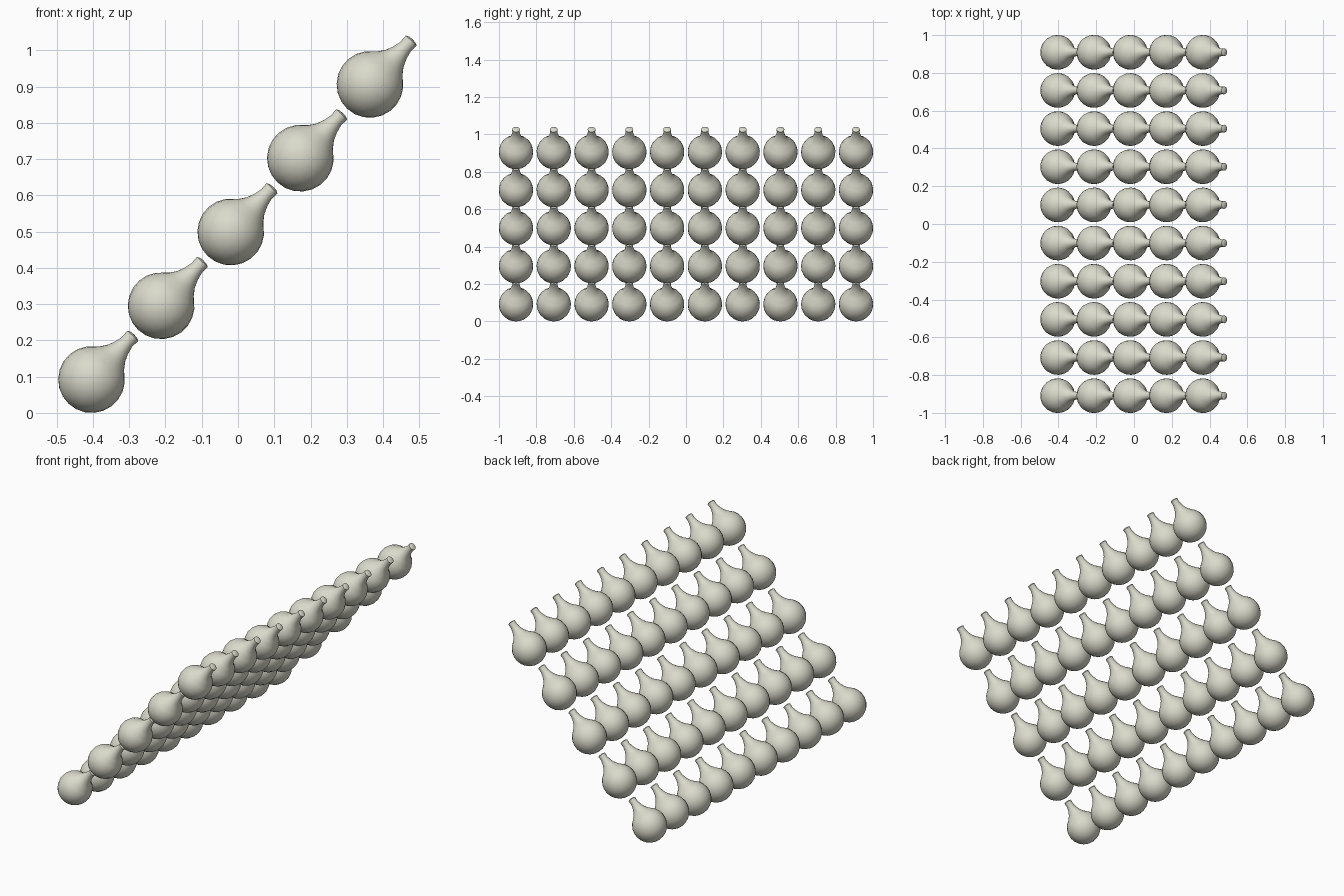
import bpy, bmesh, math
from mathutils import Matrix, Vector

cube = bpy.data.objects.get("Cube")
if cube:
    bpy.data.objects.remove(cube, do_unlink=True)

# Single pale stone colour
stone = bpy.data.materials.new("pale_stone")
stone.use_nodes = True
colour = (0.7, 0.7, 0.6, 1)
stone.diffuse_color = colour
stone.node_tree.nodes["Principled BSDF"].inputs["Base Color"].default_value = colour

# Flask profile: round bulb, concave shoulder, slim neck, shallow domed tip
BULB, SIDES = 0.092, 24
profile = [(BULB * math.sin(a), -BULB * math.cos(a))
           for a in (math.radians(16 * i) for i in range(9))]
profile += [(0.047, 0.081), (0.034, 0.099), (0.025, 0.120), (0.0195, 0.143),
            (0.0205, 0.166), (0.012, 0.170), (0, 0.171)]

bm = bmesh.new()
points = [bm.verts.new((r, 0, z)) for r, z in profile]
edges = [bm.edges.new(pair) for pair in zip(points, points[1:])]
bmesh.ops.spin(bm, geom=points + edges, cent=(0, 0, 0), axis=(0, 0, 1),
               angle=math.tau, steps=SIDES)
bmesh.ops.remove_doubles(bm, verts=bm.verts[:], dist=0.0005)
bmesh.ops.recalc_face_normals(bm, faces=bm.faces[:])

# Lean the neck toward +x, along the slope of the grid
step = Vector((0.192, 0.202, 0.2035))
lean = math.atan2(step.x, step.z)
bmesh.ops.rotate(bm, verts=bm.verts[:], cent=(0, 0, 0),
                 matrix=Matrix.Rotation(lean, 3, 'Y'))
mesh = bpy.data.meshes.new("flask")
bm.to_mesh(mesh)
bm.free()
mesh.materials.append(stone)

# Rising rows of flasks
for row in range(5):
    for col in range(10):
        flask = bpy.data.objects.new(f"flask_row{row + 1}_{col + 1}", mesh)
        flask.location = (-0.404 + row * step.x, (col - 4.5) * step.y,
                          BULB + row * step.z)
        bpy.context.collection.objects.link(flask)
        flask.select_set(True)
        bpy.context.view_layer.objects.active = flask

# Smooth the shared mesh, keeping the tip rim crisp
bpy.ops.object.select_all(action='DESELECT')
flask.select_set(True)
bpy.ops.object.shade_smooth_by_angle(angle=math.radians(40))
